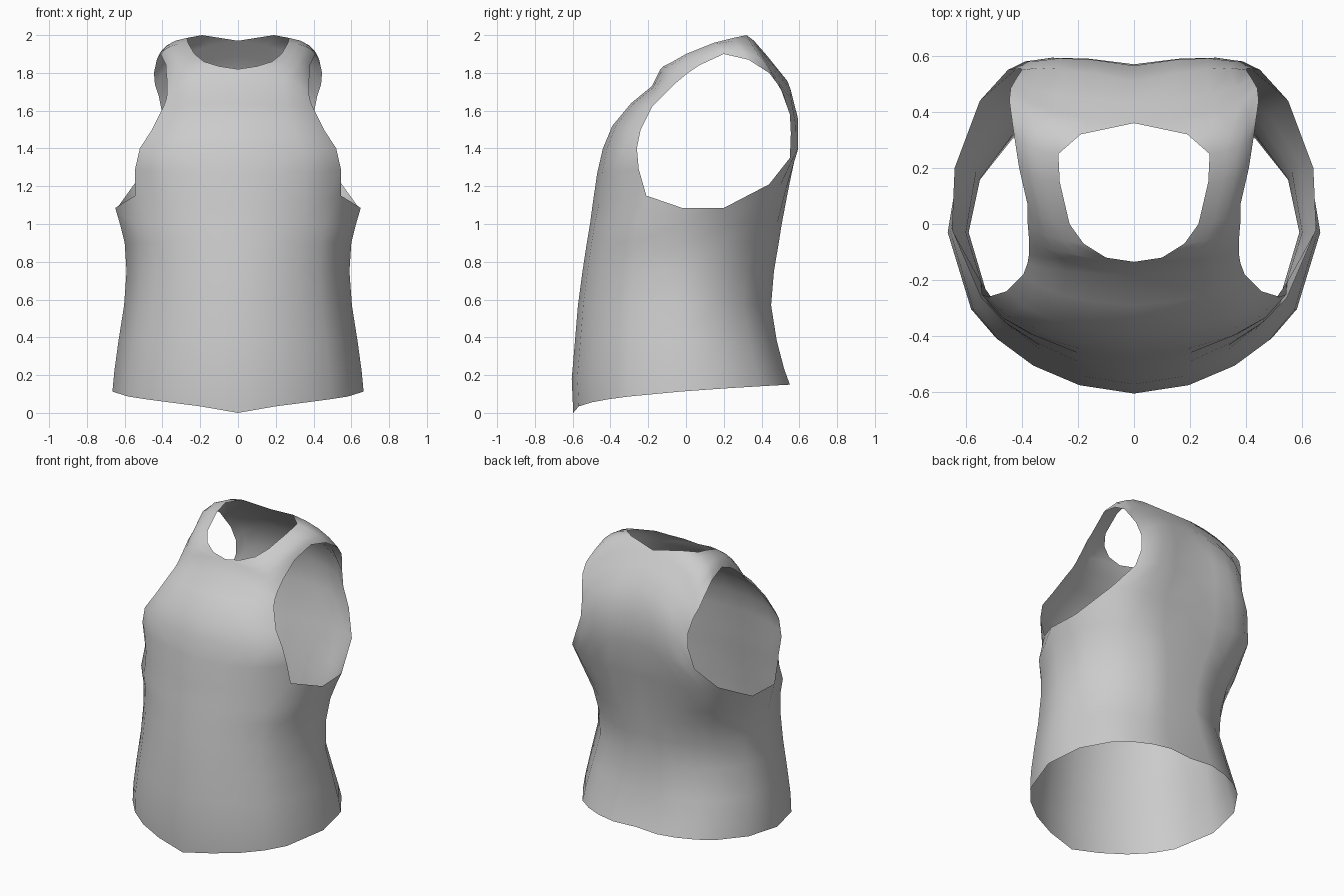
import bpy, bmesh
from math import sin, cos, radians
from mathutils import Vector

cube = bpy.data.objects.get("Cube")
if cube:
    bpy.data.objects.remove(cube, do_unlink=True)


def flat_material(name, colour):
    mat = bpy.data.materials.new(name)
    mat.use_nodes = True
    mat.diffuse_color = colour
    mat.node_tree.nodes["Principled BSDF"].inputs["Base Color"].default_value = colour
    return mat


# Torso rings, hem upward:
# height, half width, front y, back y, front drop, back roundness (1 = ellipse)
RINGS = [
    (0.15, 0.665, -0.597, 0.56, 0.15, 0.85),
    (0.23, 0.655, -0.605, 0.53, 0.05, 0.85),
    (0.38, 0.633, -0.588, 0.49, 0, 0.9),
    (0.57, 0.603, -0.572, 0.46, 0, 1),
    (0.75, 0.59, -0.548, 0.475, 0, 0.95),
    (0.9, 0.6, -0.525, 0.5, 0, 0.85),
    (1.0, 0.625, -0.508, 0.515, 0, 0.75),
]
# Directions of the columns from the front centre round to the back centre
ANGLES = (0, 19, 35, 49, 62, 90, 112, 134, 146, 158, 169, 180)

# Front centre line, neckline and back centre line, as one path
INNER = [
    (0, -0.495, 1.1), (0, -0.47, 1.27), (0, -0.44, 1.4), (0, -0.39, 1.52),
    (0, -0.29, 1.64), (0, -0.18, 1.73), (0, -0.135, 1.82),
    (0.1, -0.12, 1.835), (0.18, -0.07, 1.86), (0.23, 0, 1.9),
    (0.265, 0.15, 1.96), (0.27, 0.25, 1.985), (0.19, 0.32, 2.0),
    (0, 0.36, 1.97), (0, 0.43, 1.89), (0, 0.51, 1.78), (0, 0.565, 1.6),
    (0, 0.57, 1.42), (0, 0.53, 1.18),
]
# Armhole edge, from its lower front corner over the shoulder to the back
OUTER = [
    (0.545, -0.21, 1.15), (0.545, -0.25, 1.29), (0.52, -0.26, 1.4),
    (0.455, -0.24, 1.5), (0.395, -0.18, 1.62), (0.38, -0.14, 1.66),
    (0.375, -0.11, 1.69), (0.375, -0.05, 1.75), (0.38, 0.01, 1.8),
    (0.38, 0.07, 1.84), (0.41, 0.2, 1.9), (0.43, 0.33, 1.87),
    (0.445, 0.44, 1.8), (0.44, 0.485, 1.74), (0.42, 0.52, 1.68),
    (0.4, 0.55, 1.58), (0.405, 0.555, 1.48), (0.45, 0.55, 1.35),
    (0.55, 0.44, 1.21),
]
UNDERARM = [(0.65, -0.02, 1.085), (0.64, 0.2, 1.085)]
STEPS = 4


def ring_points(z, width, front, back, drop, roundness):
    points = []
    for angle in ANGLES:
        s, c = max(sin(radians(angle)), 0), cos(radians(angle))
        if angle <= 90:
            x, y = width * s ** 1.08, front * c
        else:
            x, y = width * s ** roundness, back * abs(c) ** roundness
        y -= 0.03 * s * s                # widest just ahead of the middle
        if angle == 180:
            x, y = 0, y - 0.025          # spine groove
        rise = max(y - front, 0) / (back - front)
        points.append((x, y, z - drop * (1 - rise ** 0.4)))
    return points


def panel_row(start, end):
    a, b = Vector(start), Vector(end)
    bulge = 0.06 if a.y > 0.5 else 0
    bend = Vector((a.x + (b.x - a.x) * 0.8,
                   a.y + (b.y - a.y) * 0.15 + bulge,
                   a.z + (b.z - a.z) * 0.15))
    row = []
    for i in range(STEPS + 1):
        t = i / STEPS
        row.append(a * (1 - t) ** 2 + bend * 2 * t * (1 - t) + b * t * t)
    return row


def bridge(bm, rows):
    for low, high in zip(rows, rows[1:]):
        for j in range(len(low) - 1):
            bm.faces.new((low[j], low[j + 1], high[j + 1], high[j]))


bm = bmesh.new()


def add_row(points):
    return [bm.verts.new(p) for p in points]


# Chest, shoulder strap and upper back
panel = [add_row(panel_row(a, b)) for a, b in zip(INNER, OUTER)]
bridge(bm, panel)

# Torso tube, joined to both panels and the underarm
top_ring = panel[0] + add_row(UNDERARM) + panel[-1][::-1]
bridge(bm, [add_row(ring_points(*ring)) for ring in RINGS] + [top_ring])

for face in bm.faces:
    face.smooth = True
mesh = bpy.data.meshes.new("sleeveless_shirt")
bm.to_mesh(mesh)
bm.free()
shirt = bpy.data.objects.new("sleeveless_shirt", mesh)
bpy.context.collection.objects.link(shirt)
mesh.materials.append(flat_material("light_grey_cloth", (0.6, 0.6, 0.6, 1)))

# Other half
mirror = shirt.modifiers.new("mirror", 'MIRROR')
mirror.use_clip = True
mirror.merge_threshold = 0.001
